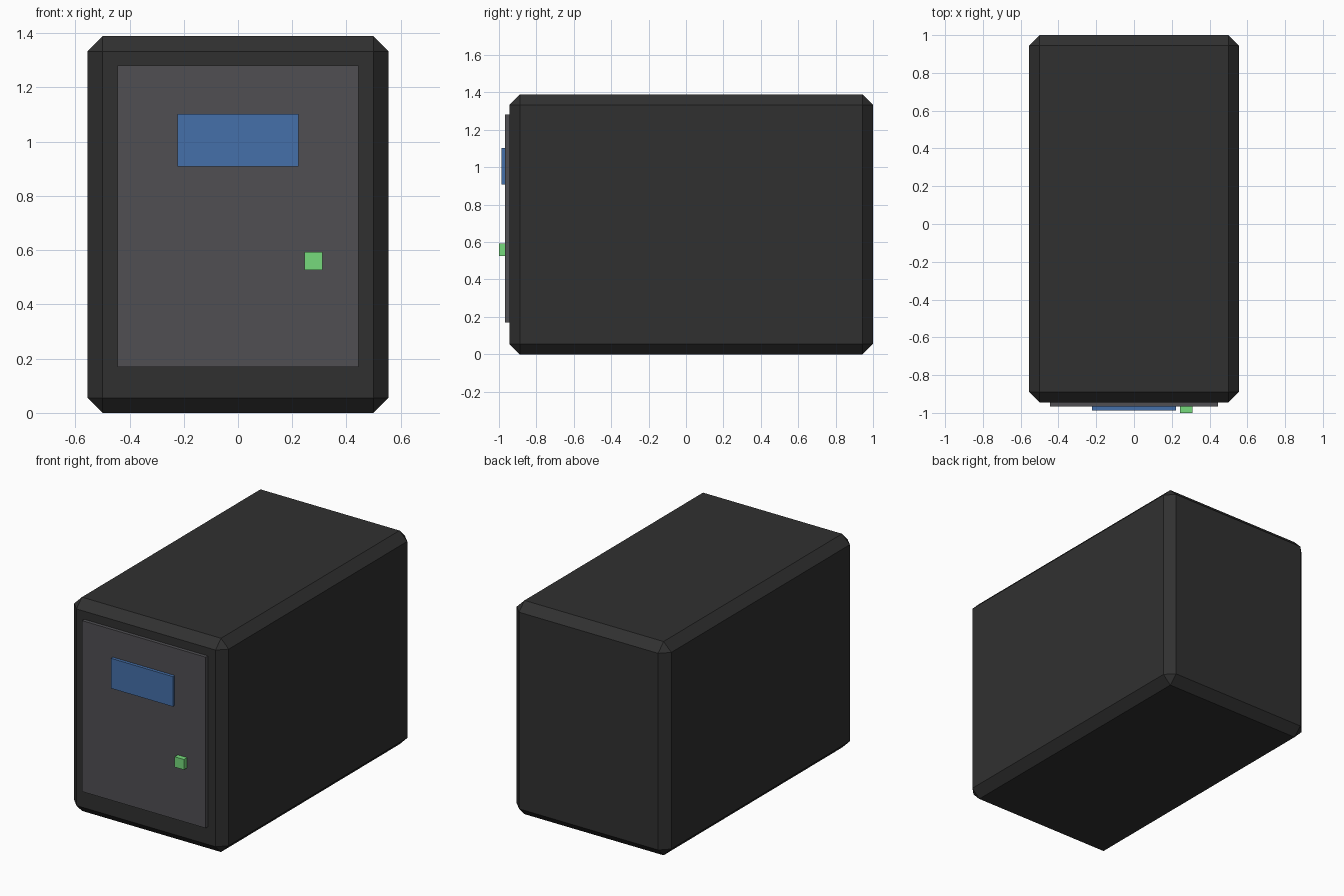
import bpy

if "Cube" in bpy.data.objects:
    bpy.data.objects.remove(bpy.data.objects["Cube"])


def material(name, rgb):
    m = bpy.data.materials.new(name)
    m.diffuse_color = (*rgb, 1.0)
    m.use_nodes = True
    m.node_tree.nodes["Principled BSDF"].inputs["Base Color"].default_value = m.diffuse_color
    return m


def box(name, x, y, z, mat):
    """Axis-aligned box from (min, max) ranges."""
    bpy.ops.mesh.primitive_cube_add(size=1)
    ob = bpy.context.object
    ob.name = name
    for v in ob.data.vertices:
        v.co = [r[0] if c < 0 else r[1] for c, r in zip(v.co, (x, y, z))]
    ob.data.materials.append(mat)
    return ob


black = material("case black", (0.03, 0.03, 0.03))
grey = material("panel grey", (0.08, 0.078, 0.086))
blue = material("screen blue", (0.06, 0.16, 0.40))
green = material("button green", (0.18, 0.70, 0.20))

# Case with chamfered edges
case = box("case", (-0.5556, 0.5556), (-0.9444, 1.0), (0, 1.3889), black)
bevel = case.modifiers.new("chamfer", 'BEVEL')
bevel.width = 0.0556
bevel.segments = 1

# Front panel, screen and button, each sunk slightly into the part behind
box("front_panel", (-0.4444, 0.4444), (-0.967, -0.935), (0.17, 1.281), grey)
box("screen", (-0.2222, 0.2222), (-0.987, -0.96), (0.908, 1.103), blue)
box("power_button", (0.2444, 0.311), (-1.0, -0.96), (0.526, 0.593), green)
